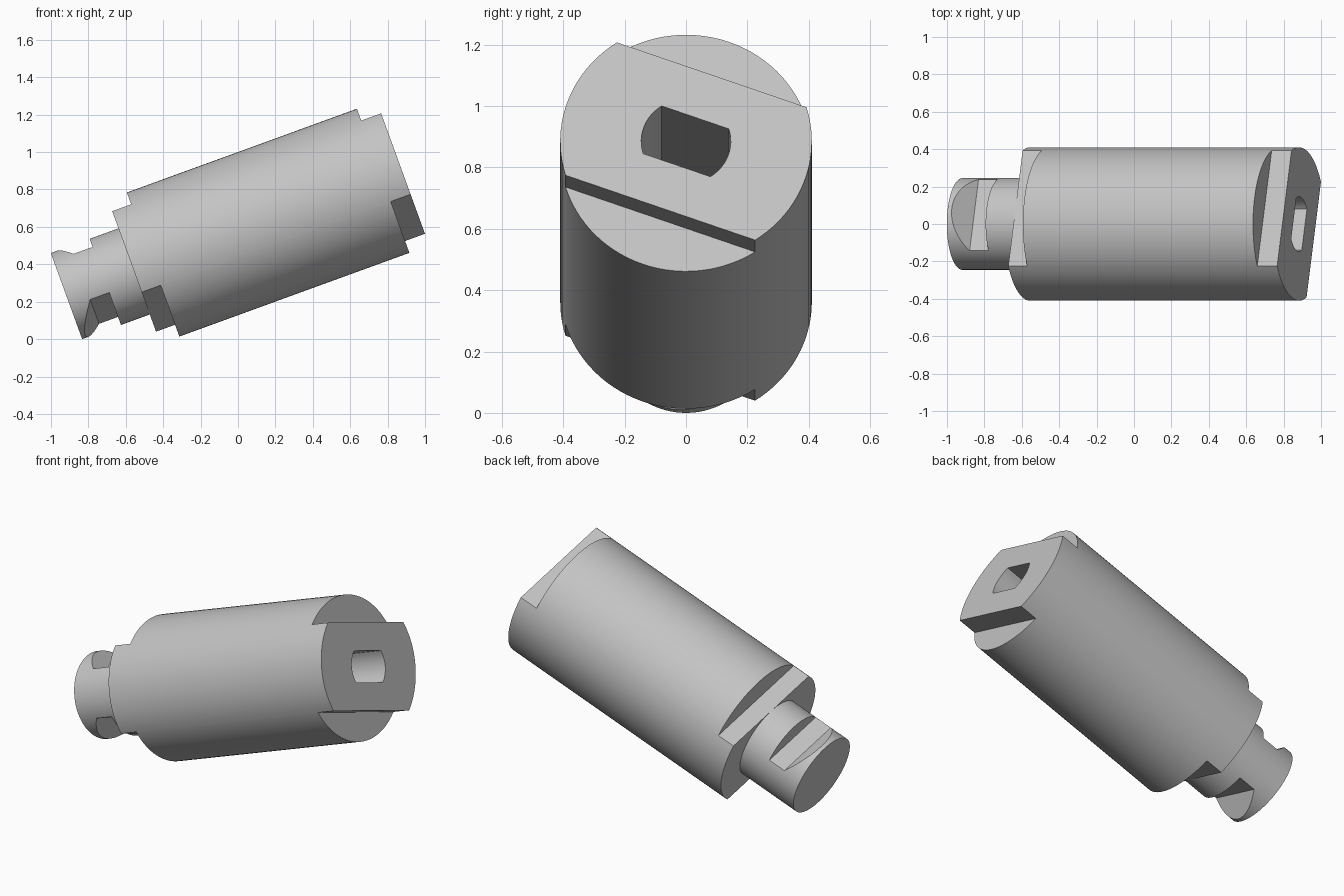
import bpy, bmesh
from math import sin, cos, asin, pi, radians
from mathutils import Matrix, Vector

cube = bpy.data.objects.get("Cube")
if cube:
    bpy.data.objects.remove(cube, do_unlink=True)

steel = bpy.data.materials.new("light_grey_steel")
steel.use_nodes = True
GREY = (0.55, 0.55, 0.55, 1)
steel.diffuse_color = GREY
steel.node_tree.nodes["Principled BSDF"].inputs["Base Color"].default_value = GREY

# Main dimensions: local X runs along the shaft, local Z is normal to the flats
R, NECK_R = 0.41, 0.245
TANG_HALF = 0.245
NECK_END, TANG_LO, BODY_LO, BODY_HI, TANG_HI = -0.783, -0.398, -0.29, 1.019, 1.132
TILT = Matrix.Rotation(radians(-20), 4, 'Y') @ Matrix.Translation((0, 0, 0.53)) \
    @ Matrix.Rotation(radians(-20), 4, 'X')


def prism(name, outline, push):
    """Solid made by extruding a planar outline along a vector."""
    bm = bmesh.new()
    face = bm.faces.new([bm.verts.new(p) for p in outline])
    ext = bmesh.ops.extrude_face_region(bm, geom=[face], use_keep_orig=True)
    moved = [v for v in ext["geom"] if isinstance(v, bmesh.types.BMVert)]
    bmesh.ops.translate(bm, verts=moved, vec=Vector(push))
    bmesh.ops.recalc_face_normals(bm, faces=bm.faces)
    mesh = bpy.data.meshes.new(name)
    bm.to_mesh(mesh)
    bm.free()
    obj = bpy.data.objects.new(name, mesh)
    bpy.context.collection.objects.link(obj)
    return obj


def cylinder(name, r, lo, hi, n=96):
    ring = [(lo, r * cos(2 * pi * i / n), r * sin(2 * pi * i / n)) for i in range(n)]
    return prism(name, ring, (hi - lo, 0, 0))


def side_cutter(name, profile, side):
    """Cutter with an (x, z) profile, mirrored to either side of the shaft."""
    return prism(name, [(x, -0.6, side * z) for x, z in profile], (0, 1.2, 0))


def carve(obj, cutters):
    bpy.context.view_layer.objects.active = obj
    for c in cutters:
        c.hide_render = True
        mod = obj.modifiers.new("cut", 'BOOLEAN')
        mod.operation, mod.solver, mod.object = 'DIFFERENCE', 'EXACT', c
        bpy.ops.object.modifier_apply(modifier=mod.name)
        bpy.data.objects.remove(c, do_unlink=True)


def finish(obj):
    obj.data.materials.clear()
    obj.data.materials.append(steel)
    for p in obj.data.polygons:
        p.material_index = 0
    obj.matrix_world = TILT
    bpy.ops.object.select_all(action='DESELECT')
    obj.select_set(True)
    bpy.context.view_layer.objects.active = obj
    bpy.ops.object.shade_smooth_by_angle(angle=radians(25))


# Main barrel with a flat-sided tang at each end
body = cylinder("barrel_body", R, TANG_LO, TANG_HI)
cutters = []
for side in (1, -1):
    for a, b in ((TANG_LO - 0.1, BODY_LO), (BODY_HI, TANG_HI + 0.1)):
        step = [(a, TANG_HALF), (b, TANG_HALF), (b, 0.6), (a, 0.6)]
        cutters.append(side_cutter("tang_cutter", step, side))

# Deep socket: round hole with two flats
r, d, n = 0.146, 0.088, 12
half = asin(d / r)
angles = [base - half + 2 * half * i / n for base in (0, pi) for i in range(n + 1)]
socket = [(0.33, r * cos(t), r * sin(t)) for t in angles]
cutters.append(prism("socket_cutter", socket, (1, 0, 0)))
carve(body, cutters)
finish(body)

# Narrow neck with a ramped notch on two opposite sides
neck = cylinder("neck", NECK_R, NECK_END, TANG_LO + 0.02)
floor, top = 0.138, 0.3
slope = (0.76 - 0.67) / (NECK_R - floor)
notch = [(-0.67, floor), (-0.562, floor), (-0.562, top),
         (-0.67 - slope * (top - floor), top)]
carve(neck, [side_cutter("notch_cutter", notch, s) for s in (1, -1)])
finish(neck)
